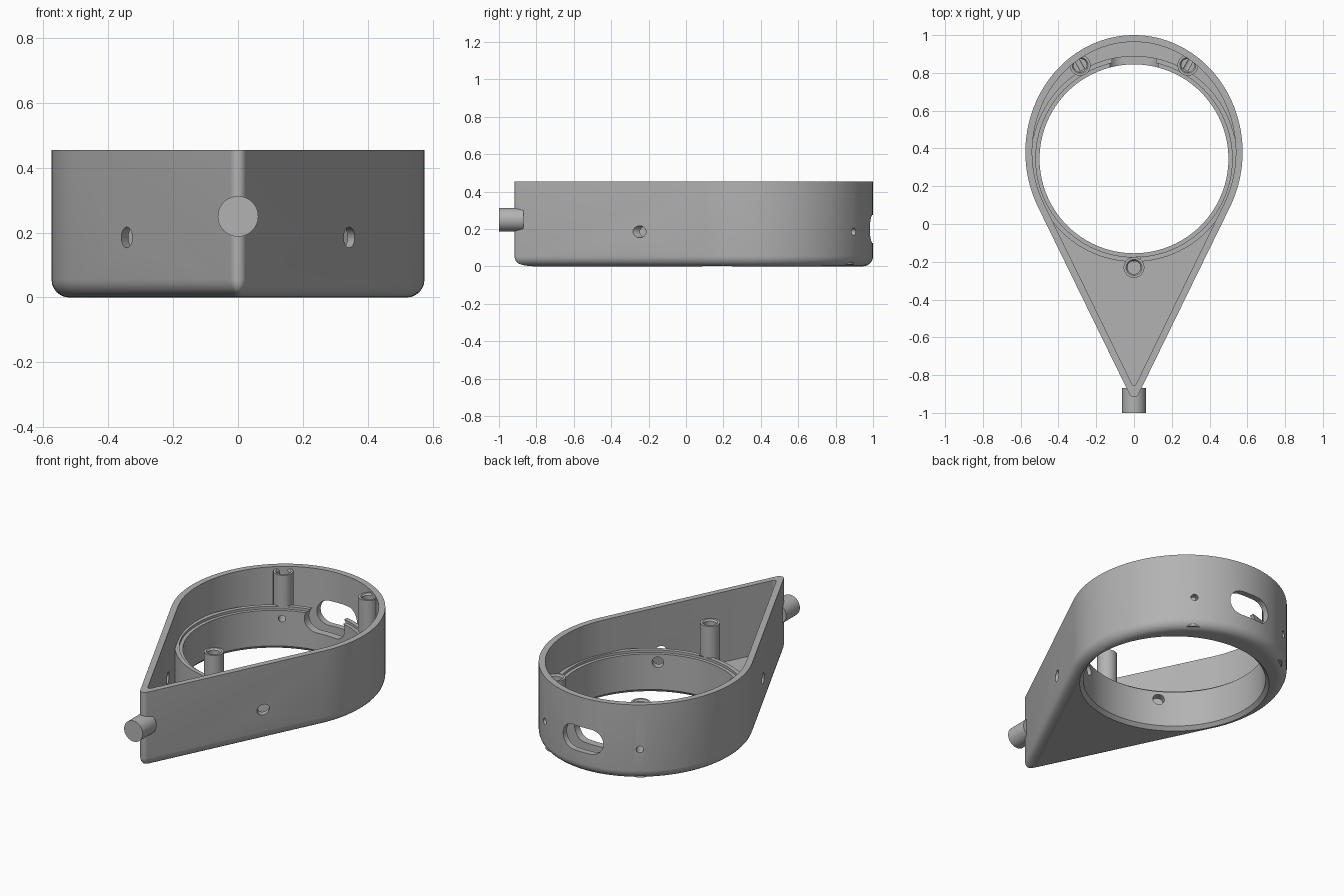
import bpy, bmesh
from math import sin, cos, pi, asin, radians
from mathutils import Matrix, Vector

if "Cube" in bpy.data.objects:
    bpy.data.objects.remove(bpy.data.objects["Cube"])

grey = bpy.data.materials.new("plain_grey")
grey.use_nodes = True
GREY = (0.45, 0.45, 0.45, 1)
grey.diffuse_color = GREY
grey.node_tree.nodes["Principled BSDF"].inputs["Base Color"].default_value = GREY

BORE_Y = 0.345
MID_Y = 0.38


def make_object(name, bm):
    bmesh.ops.recalc_face_normals(bm, faces=bm.faces)
    mesh = bpy.data.meshes.new(name)
    bm.to_mesh(mesh)
    bm.free()
    obj = bpy.data.objects.new(name, mesh)
    bpy.context.collection.objects.link(obj)
    mesh.materials.append(grey)
    return obj


def loft(name, loops, closed=False):
    """Skin a stack of equal-length loops, capped or joined end to end."""
    bm = bmesh.new()
    rings = [[bm.verts.new(p) for p in loop] for loop in loops]
    pairs = list(zip(rings, rings[1:]))
    if closed:
        pairs.append((rings[-1], rings[0]))
    else:
        bm.faces.new(rings[0])
        bm.faces.new(rings[-1])
    n = len(rings[0])
    for a, b in pairs:
        for i in range(n):
            j = (i + 1) % n
            bm.faces.new((a[i], a[j], b[j], b[i]))
    return make_object(name, bm)


def circle(r, z, x=0, y=0, n=32):
    return [(x + r * cos(2 * pi * i / n), y + r * sin(2 * pi * i / n), z) for i in range(n)]


def lathe(name, profile, x, y, n=32, closed=False):
    return loft(name, [circle(r, z, x, y, n) for r, z in profile], closed)


def rod(name, start, end, r, n=32):
    axis = Vector(end) - Vector(start)
    bm = bmesh.new()
    bmesh.ops.create_cone(bm, cap_ends=True, segments=n, radius1=r, radius2=r, depth=axis.length)
    turn = axis.to_track_quat("Z", "Y").to_matrix().to_4x4()
    bm.transform(Matrix.Translation(Vector(start) + axis / 2) @ turn)
    return make_object(name, bm)


def teardrop(d, z):
    """Elliptical back, tangent straight sides and a rounded tip, inset by d."""
    a, b = 0.575 - d, 0.62 - d
    apex = -0.95 + d * 2.25
    t = asin(b / (MID_Y - apex))
    pts = [(a * cos(u), MID_Y + b * sin(u))
           for u in [-t + (pi + 2 * t) * i / 80 for i in range(81)]]
    dx, dy = a * cos(t), MID_Y - b * sin(t) - apex
    half = dx / (dx * dx + dy * dy) ** 0.5
    r = max(0.026 - d, 0.012)
    cy, lean = apex + r / half, asin(half)
    for i in range(9):
        u = pi + lean + (pi - 2 * lean) * i / 8
        pts.append((r * cos(u), cy + r * sin(u)))
    return [(x, y, z) for x, y in pts]


def combine(obj, other, mode):
    mod = obj.modifiers.new(mode.lower(), "BOOLEAN")
    mod.operation, mod.solver, mod.object = mode, "EXACT", other
    bpy.context.view_layer.objects.active = obj
    bpy.ops.object.modifier_apply(modifier=mod.name)
    bpy.data.objects.remove(other)


# Open tray with a rounded lower edge
TOP, FLOOR, FILLET, WALL = 0.455, 0.03, 0.055, 0.036
loops = []
for i in range(7):
    u = pi / 2 * i / 6
    loops.append(teardrop(FILLET * (1 - sin(u)), FILLET * (1 - cos(u))))
loops += [teardrop(0, TOP), teardrop(WALL, TOP), teardrop(WALL, FLOOR)]
body = loft("housing", loops)

# Large opening, then its raised collar
combine(body, lathe("opening", [(0.525, -0.1), (0.525, 0.1)], 0, BORE_Y, 96), "DIFFERENCE")
collar = [(0.52, 0), (0.5, 0.02), (0.5, 0.235), (0.52, 0.235),
          (0.52, 0.25), (0.545, 0.25), (0.545, 0.02), (0.535, 0)]
combine(body, lathe("collar", collar, 0, BORE_Y, 96, True), "UNION")

# Trim the collar to the rounded lower edge of the tray
envelope = loft("envelope", loops[:7] + [teardrop(0, 0.6)])
combine(body, envelope, "INTERSECT")

# Three screw posts with blind holes
post = [(0.055, 0.01), (0.055, 0.44), (0.042, 0.44), (0.035, 0.43), (0.035, 0.2)]
for x, y in [(-0.285, 0.84), (0.285, 0.84), (0, -0.23)]:
    combine(body, lathe("post", post, x, y), "UNION")

# Cable slot through the back wall and collar
slot = []
for side in (1, -1):
    for i in range(13):
        u = -pi / 2 + pi * i / 12
        slot.append((side * (0.06 + 0.075 * cos(u)), 0.2 + side * 0.075 * sin(u)))
cutter = loft("slot", [[(x, y, z) for x, z in slot] for y in (0.7, 1.2)])
combine(body, cutter, "DIFFERENCE")

# Radial screw holes
for side in (1, -1):
    for end, r in ((1, 0.02), (-1, 0.032)):
        dx, dy = side * cos(radians(60)), end * sin(radians(60))
        ends = [(dx * s, BORE_Y + dy * s, 0.185) for s in (0.4, 0.95)]
        combine(body, rod("screw_hole", *ends, r, 24), "DIFFERENCE")

# Pivot stub at the tip, with a small pin hole
stub = rod("pivot_stub", (0, -0.868, 0.25), (0, -1, 0.25), 0.0625, 48)
combine(stub, rod("pin_hole", (0, -0.96, 0.1), (0, -0.96, 0.4), 0.014, 16), "DIFFERENCE")

for obj in (body, stub):
    bpy.ops.object.select_all(action="DESELECT")
    obj.select_set(True)
    bpy.context.view_layer.objects.active = obj
    bpy.ops.object.shade_smooth_by_angle(angle=radians(30))
